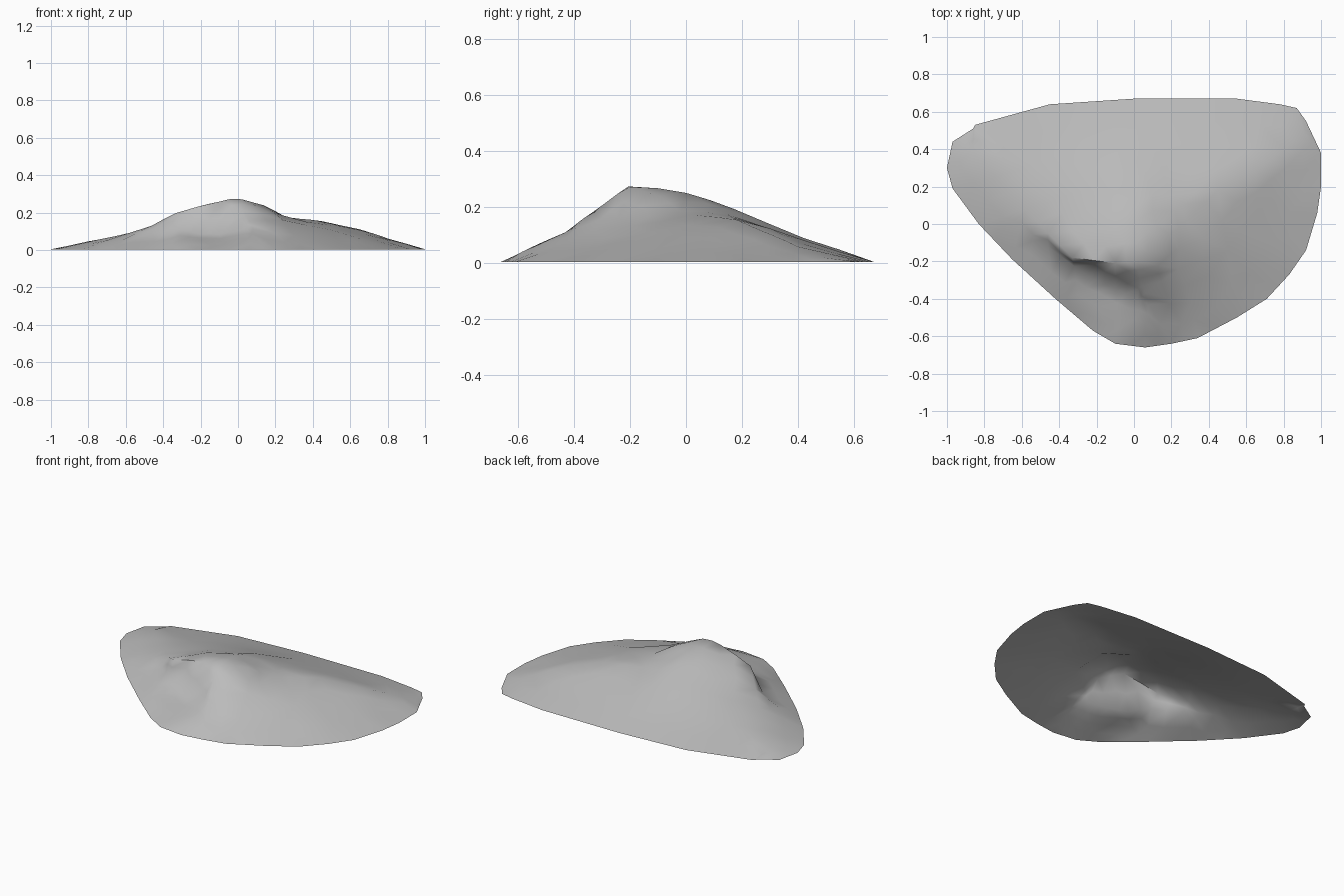
import bpy
import bmesh
import math
from mathutils import Vector
from mathutils.geometry import delaunay_2d_cdt

default_cube = bpy.data.objects.get("Cube")
if default_cube:
    bpy.data.objects.remove(default_cube, do_unlink=True)


def make_material(name, colour):
    material = bpy.data.materials.new(name)
    material.use_nodes = True
    material.diffuse_color = colour
    material.node_tree.nodes["Principled BSDF"].inputs["Base Color"].default_value = colour
    return material


# Ground outline of the mound, counter-clockwise from the left tip
outline = [
    (-1, .3), (-.97, .19), (-.83, 0), (-.65, -.19), (-.42, -.4), (-.22, -.57),
    (-.1, -.64), (.06, -.66), (.2, -.64), (.34, -.61), (.55, -.5), (.71, -.4),
    (.83, -.27), (.92, -.14), (.98, .06), (1, .2), (1, .38), (.92, .55), (.87, .62),
    (.78, .64), (.55, .67), (0, .67), (-.45, .64), (-.85, .53), (-.86, .51), (-.97, .44),
]

# Crest lines running along the surface (x, y, height)
left_crest = [
    (-.86, .38, .035), (-.74, .25, .06), (-.58, .08, .095), (-.46, -.05, .13),
    (-.33, -.18, .205), (-.1, -.21, .275),
]
right_crest = [
    (.02, -.2, .28), (.14, -.09, .242), (.24, -.02, .185), (.32, .06, .17),
    (.45, .18, .16), (.65, .28, .115), (.8, .4, .062), (.91, .49, .02),
]
front_crest = [(.02, -.2, .28), (.03, -.29, .22), (.06, -.37, .16), (.08, -.43, .115), (.06, -.53, .07)]
cliff_foot = [(-.46, -.12, .085), (-.32, -.225, .11), (-.21, -.3, .075), (-.1, -.345, .075), (.02, -.4, .105)]

# Loose points that shape the slopes between the crests
back_slope = [
    (0, 0, .255), (-.2, -.03, .225), (0, .17, .2), (.2, .15, .175), (-.3, .17, .145),
    (-.55, .32, .07), (-.25, .42, .075), (.1, .42, .085), (.45, .42, .08),
]
front_slope = [(-.62, -.06, .05), (-.3, -.38, .055), (-.08, -.5, .045)]
right_slope = [(.24, -.24, .155), (.3, -.42, .075), (.5, -.14, .11), (.66, .06, .095), (.82, .2, .055)]

# Collect points and keep the outline and crests as edges
points, heights, edges = [], [], []


def add_line(line, closed=False, linked=True):
    indices = []
    for point in line:
        flat = Vector(point[:2])
        height = point[2] if len(point) > 2 else .004
        known = [i for i, p in enumerate(points) if (p - flat).length < 1e-4]
        if known:
            indices.append(known[0])
        else:
            indices.append(len(points))
            points.append(flat)
            heights.append(height)
    if linked:
        edges.extend(zip(indices, indices[1:]))
    if closed:
        edges.append((indices[-1], indices[0]))


add_line(outline, closed=True)
for crest in (left_crest + right_crest, front_crest, cliff_foot):
    add_line(crest)
for slope in (back_slope, front_slope, right_slope):
    add_line(slope, linked=False)

# Triangulate the open shell and lift it to its heights
flat_points, _, triangles, sources, _, _ = delaunay_2d_cdt(points, edges, [], 1, 1e-5)
bm = bmesh.new()
verts = [bm.verts.new((p.x, p.y, heights[source[0]] if source else 0))
         for p, source in zip(flat_points, sources)]
for triangle in triangles:
    bm.faces.new([verts[i] for i in triangle])
for face in bm.faces:
    face.normal_update()
    if face.normal.z < 0:
        face.normal_flip()

# Soften the facets by splitting them and easing the new slope points
rim = {v for v in bm.verts if v.is_boundary}
corners = set(bm.verts)
bmesh.ops.subdivide_edges(bm, edges=bm.edges[:], cuts=1, use_grid_fill=True)
bmesh.ops.triangulate(bm, faces=bm.faces[:])
eased = [v for v in bm.verts if v not in corners and not v.is_boundary]
bmesh.ops.smooth_vert(bm, verts=eased, factor=.35, use_axis_z=True)

mesh = bpy.data.meshes.new("rock_mound")
bm.to_mesh(mesh)
bm.free()
mound = bpy.data.objects.new("rock_mound", mesh)
bpy.context.collection.objects.link(mound)
mesh.materials.append(make_material("stone grey", (.5, .5, .5, 1)))

# Smooth shading across the soft stone
bpy.ops.object.select_all(action="DESELECT")
mound.select_set(True)
bpy.context.view_layer.objects.active = mound
bpy.ops.object.shade_smooth_by_angle(angle=math.radians(60))
